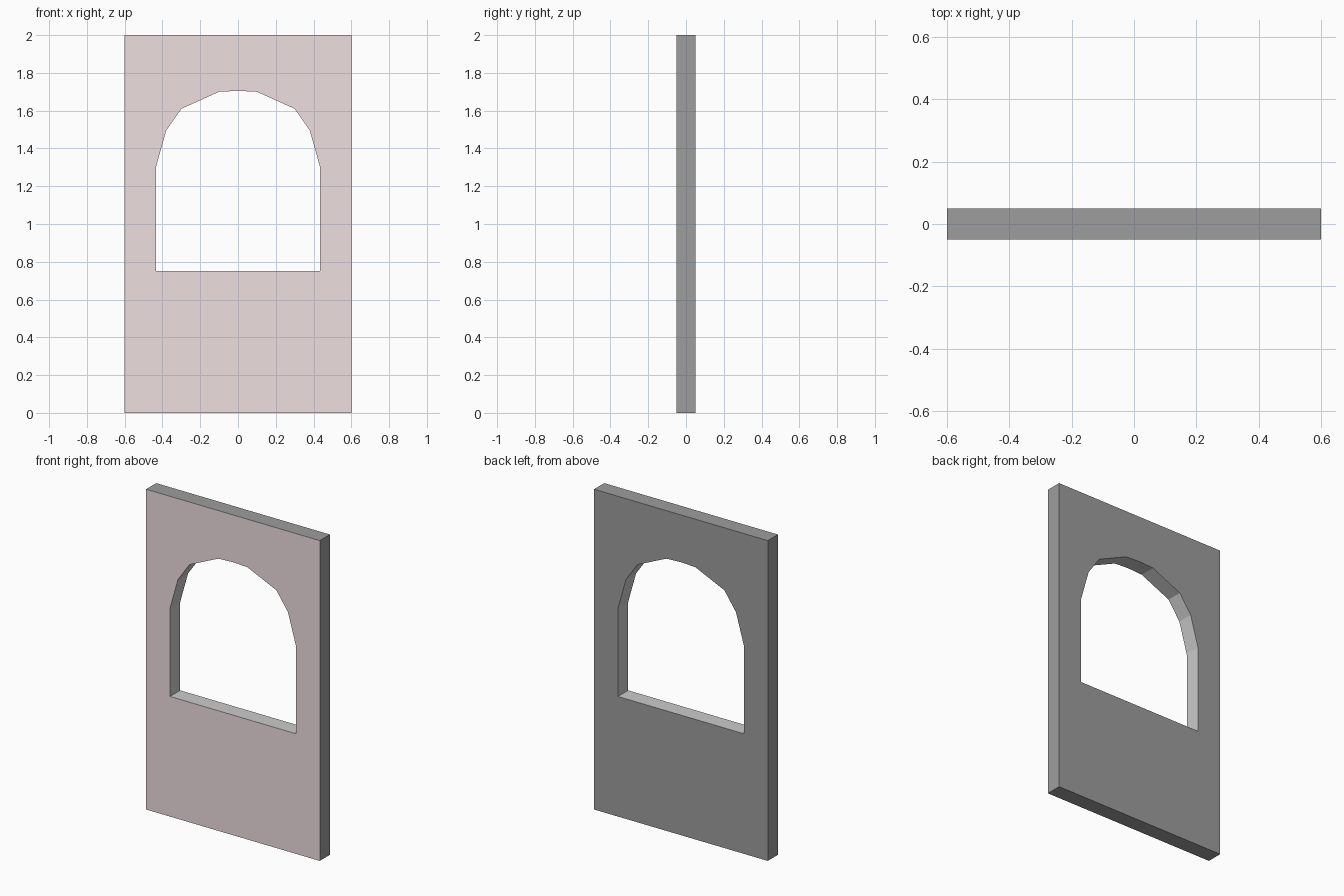
import bpy, bmesh
from mathutils import Vector

if "Cube" in bpy.data.objects:
    bpy.data.objects.remove(bpy.data.objects["Cube"])

HALF_DEPTH = 0.05


def material(name, rgb):
    m = bpy.data.materials.new(name)
    m.diffuse_color = (*rgb, 1.0)
    m.use_nodes = True
    m.node_tree.nodes["Principled BSDF"].inputs["Base Color"].default_value = m.diffuse_color
    return m


# Right half of the wall: outer edge, then down around the arched opening
outer = [(0, 0), (0.6, 0), (0.6, 2), (0, 2)]
arch = [(0, 1.705), (0.10, 1.70), (0.30, 1.61), (0.38, 1.495),
        (0.435, 1.30), (0.435, 0.75), (0, 0.75)]

bm = bmesh.new()
front = bm.faces.new([bm.verts.new((x, -HALF_DEPTH, z)) for x, z in outer + arch])

# Thickness
ext = bmesh.ops.extrude_face_region(bm, geom=[front], use_keep_orig=True)
new_verts = [v for v in ext["geom"] if isinstance(v, bmesh.types.BMVert)]
bmesh.ops.translate(bm, verts=new_verts, vec=Vector((0, 2 * HALF_DEPTH, 0)))

# Open the centre line, then mirror across it
seam = [f for f in bm.faces if all(abs(v.co.x) < 1e-5 for v in f.verts)]
bmesh.ops.delete(bm, geom=seam, context='FACES_ONLY')
bmesh.ops.mirror(bm, geom=bm.verts[:] + bm.edges[:] + bm.faces[:],
                 axis='X', merge_dist=1e-4)
bmesh.ops.recalc_face_normals(bm, faces=bm.faces[:])

# Pink front, dark outer sides and back, light grey window reveal
for f in bm.faces:
    c = f.calc_center_median()
    if all(v.co.y < 0 for v in f.verts):
        f.material_index = 0
    elif (all(v.co.y > 0 for v in f.verts) or abs(c.x) > 0.59
          or c.z < 0.01 or c.z > 1.99):
        f.material_index = 1
    else:
        f.material_index = 2

mesh = bpy.data.meshes.new("window_wall")
bm.to_mesh(mesh)
bm.free()
mesh.materials.append(material("pink_front", (0.85, 0.735, 0.745)))
mesh.materials.append(material("dark_grey", (0.34, 0.34, 0.34)))
mesh.materials.append(material("light_grey", (0.75, 0.75, 0.75)))
wall = bpy.data.objects.new("window_wall", mesh)
bpy.context.collection.objects.link(wall)
